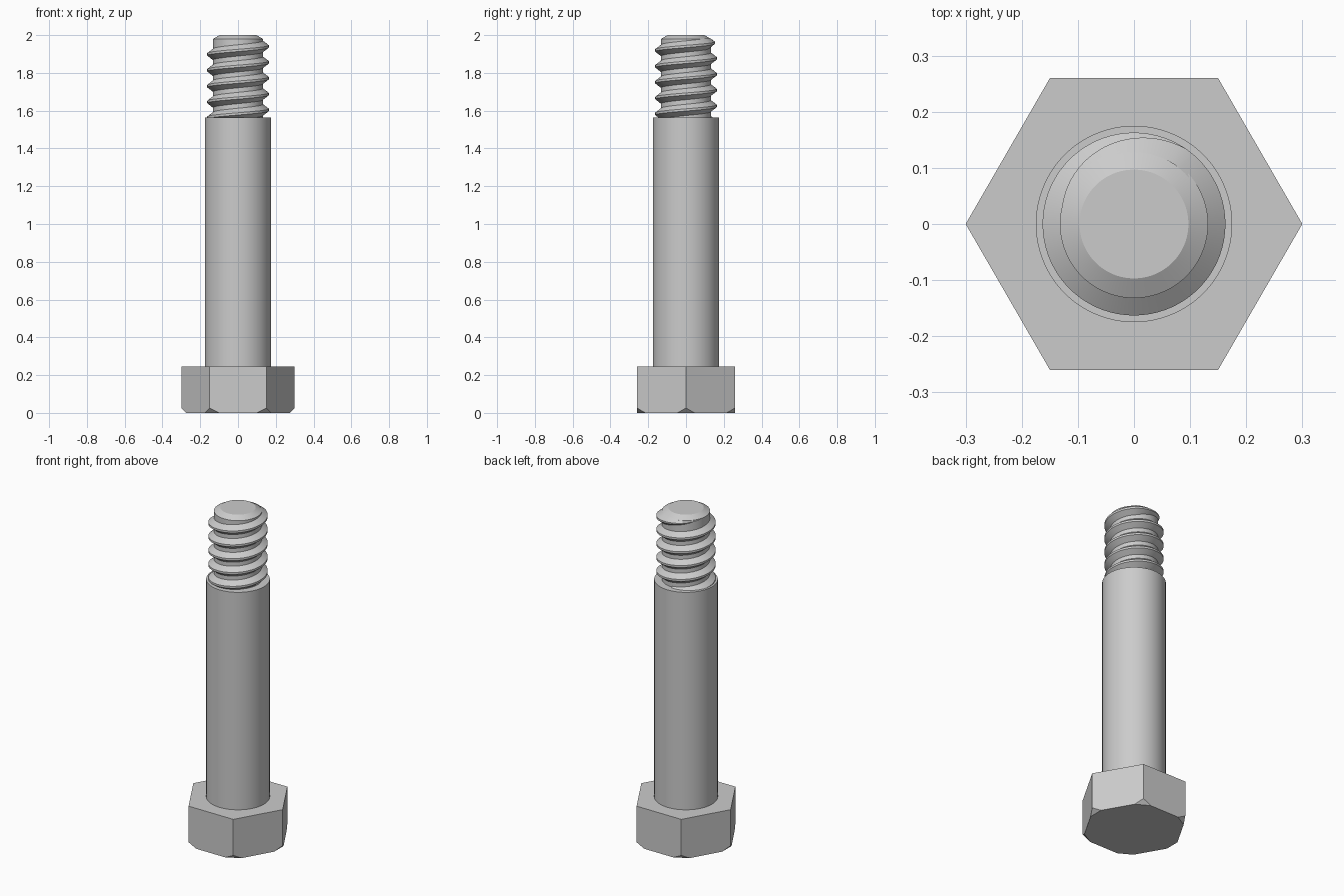
import bpy, bmesh, math
from mathutils import Vector

if "Cube" in bpy.data.objects:
    bpy.data.objects.remove(bpy.data.objects["Cube"])

steel = bpy.data.materials.new("steel_grey")
steel.use_nodes = True
COLOUR = (0.6, 0.6, 0.6, 1)
steel.diffuse_color = COLOUR
steel.node_tree.nodes["Principled BSDF"].inputs["Base Color"].default_value = COLOUR

HEAD_R, HEAD_TOP, CUT = 0.30, 0.245, 0.026
SHANK_R, SHANK_TOP = 0.175, 1.565
CORE_R, CREST_R, PITCH = 0.132, 0.163, 0.084


def finish(name, bm, smooth=None):
    """Turn a bmesh into a named steel object."""
    bmesh.ops.recalc_face_normals(bm, faces=bm.faces)
    mesh = bpy.data.meshes.new(name)
    bm.to_mesh(mesh)
    bm.free()
    obj = bpy.data.objects.new(name, mesh)
    bpy.context.collection.objects.link(obj)
    mesh.materials.append(steel)
    if smooth:
        bpy.ops.object.select_all(action='DESELECT')
        obj.select_set(True)
        bpy.context.view_layer.objects.active = obj
        bpy.ops.object.shade_smooth_by_angle(angle=math.radians(smooth))
    return obj


def skin(bm, rings, closed):
    """Bridge successive point rings with quads and cap both ends."""
    rows = [[bm.verts.new(p) for p in ring] for ring in rings]
    n = len(rows[0])
    for a, b in zip(rows, rows[1:]):
        for i in range(n if closed else n - 1):
            j = (i + 1) % n
            bm.faces.new((a[i], a[j], b[j], b[i]))
    bm.faces.new(rows[0])
    bm.faces.new(rows[-1])


def circle(r, z, n=96):
    return [Vector((r * math.cos(math.tau * i / n), r * math.sin(math.tau * i / n), z))
            for i in range(n)]


# Hexagonal head, its lower corners cut at 45 degrees
bm = bmesh.new()
skin(bm, [circle(HEAD_R, 0, 6), circle(HEAD_R, HEAD_TOP, 6)], True)
for k in range(6):
    a = k * math.pi / 3
    out = Vector((math.cos(a), math.sin(a), 0))
    res = bmesh.ops.bisect_plane(
        bm, geom=bm.verts[:] + bm.edges[:] + bm.faces[:],
        plane_co=out * (HEAD_R - CUT), plane_no=out - Vector((0, 0, 1)), clear_outer=True)
    cut_edges = [g for g in res["geom_cut"] if isinstance(g, bmesh.types.BMEdge)]
    bmesh.ops.holes_fill(bm, edges=cut_edges)
finish("hex_head", bm)

# Smooth shank
bm = bmesh.new()
skin(bm, [circle(SHANK_R, HEAD_TOP), circle(SHANK_R, SHANK_TOP)], True)
finish("shank", bm, 30)

# Threaded core with a chamfered tip
bm = bmesh.new()
skin(bm, [circle(CORE_R, SHANK_TOP), circle(CORE_R, 1.98), circle(0.097, 2.0)], True)
finish("thread_core", bm, 25)

# Helical thread ridge, running out into the core at the tip
STEPS = 72
RUNOUT, END = math.radians(55), math.radians(165)
start = -4.75 * math.tau
rings = []
count = int((END - start) / math.tau * STEPS)
for s in range(count + 1):
    t = start + (END - start) * s / count
    z = 1.94 + PITCH * t / math.tau
    f = min(1, max(0.01, (END - t) / (END - RUNOUT)))
    crest = CORE_R + (CREST_R - CORE_R) * f
    profile = [(CORE_R - 0.004, -0.033 * f), (crest, -0.006 * f),
               (crest, 0.006 * f), (CORE_R - 0.004, 0.033 * f)]
    rings.append([Vector((r * math.cos(t), r * math.sin(t), z + dz)) for r, dz in profile])
bm = bmesh.new()
skin(bm, rings, True)
finish("thread_ridge", bm, 30)
